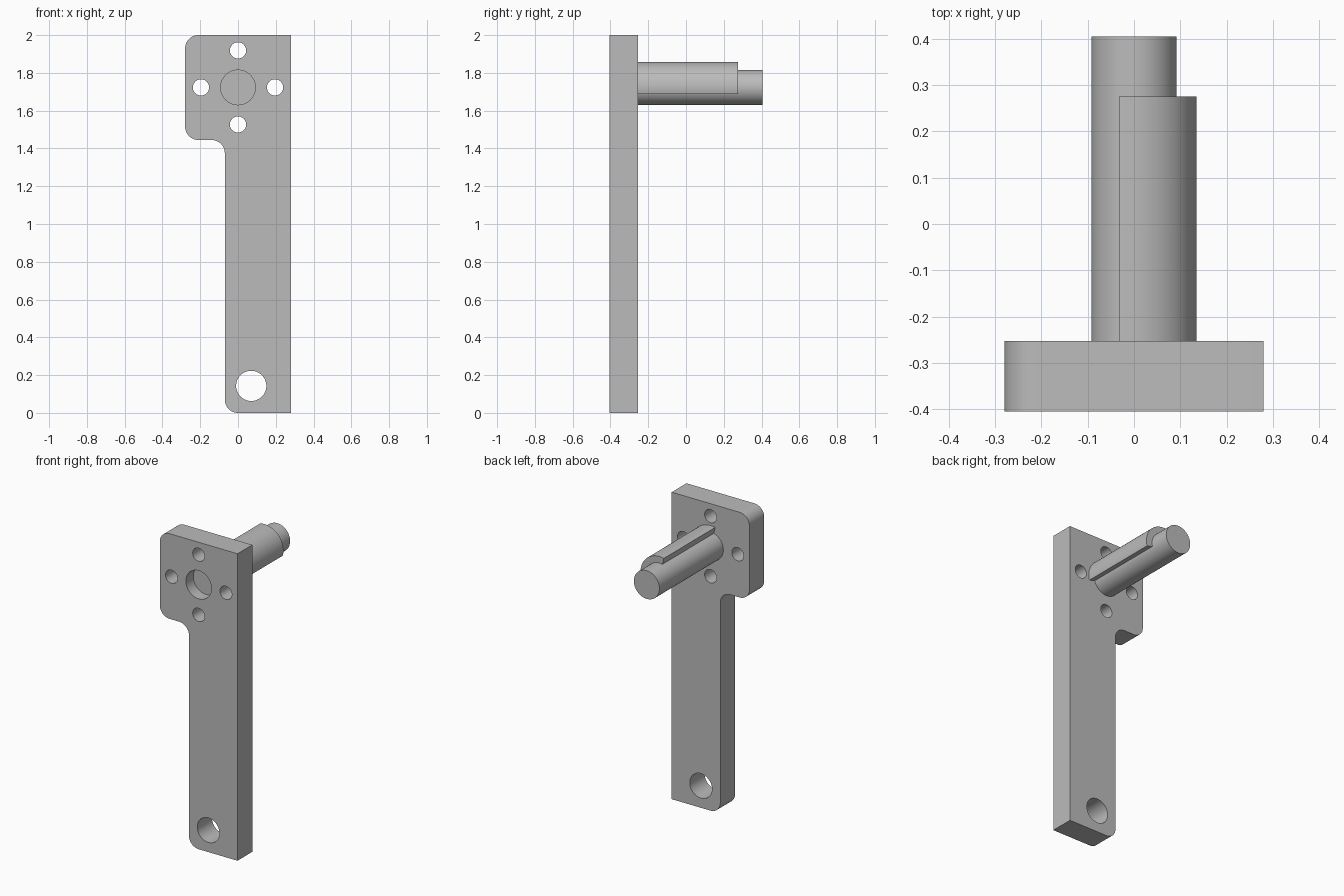
import bpy, bmesh
from math import sin, cos, radians
from mathutils import Matrix

if "Cube" in bpy.data.objects:
    bpy.data.objects.remove(bpy.data.objects["Cube"])

grey = bpy.data.materials.new("plain grey")
grey.use_nodes = True
colour = (0.5, 0.5, 0.5, 1)
grey.diffuse_color = colour
grey.node_tree.nodes["Principled BSDF"].inputs["Base Color"].default_value = colour

FRONT, BACK = -0.405, -0.253
AXIS_Z = 1.723
SHAFT_R, SLEEVE_R = 0.092, 0.135
CORNER = 0.07


def arc(cx, cz, r, start, end, steps):
    angles = [radians(start + (end - start) * i / steps) for i in range(steps + 1)]
    return [(cx + r * cos(a), cz + r * sin(a)) for a in angles]


def circle(cx, cz, r, sides=64):
    return arc(cx, cz, r, 0, 360, sides)[:-1]


def extrude_profile(name, loops, y0, y1):
    """Fill closed x-z loops (outline first, then holes) and extrude along y."""
    curve = bpy.data.curves.new(name, 'CURVE')
    curve.dimensions = '2D'
    curve.fill_mode = 'BOTH'
    curve.extrude = (y1 - y0) / 2
    for loop in loops:
        spline = curve.splines.new('POLY')
        spline.points.add(len(loop) - 1)
        for point, (x, z) in zip(spline.points, loop):
            point.co = (x, z, 0, 1)
        spline.use_cyclic_u = True
    source = bpy.data.objects.new(name + "_profile", curve)
    bpy.context.collection.objects.link(source)
    depsgraph = bpy.context.evaluated_depsgraph_get()
    mesh = bpy.data.meshes.new_from_object(source.evaluated_get(depsgraph))
    bpy.data.objects.remove(source)

    # Stand the profile upright and weld the caps to the walls
    bm = bmesh.new()
    bm.from_mesh(mesh)
    bmesh.ops.transform(bm, verts=bm.verts, matrix=Matrix.Translation((0, (y0 + y1) / 2, 0))
                        @ Matrix.Rotation(radians(90), 4, 'X'))
    bmesh.ops.remove_doubles(bm, verts=bm.verts, dist=1e-5)
    bmesh.ops.recalc_face_normals(bm, faces=bm.faces)
    bm.to_mesh(mesh)
    bm.free()
    mesh.materials.clear()
    mesh.materials.append(grey)

    obj = bpy.data.objects.new(name, mesh)
    bpy.context.collection.objects.link(obj)
    bpy.ops.object.select_all(action='DESELECT')
    obj.select_set(True)
    bpy.context.view_layer.objects.active = obj
    bpy.ops.object.shade_smooth_by_angle(angle=radians(30))
    return obj


# Arm plate: wide head, narrow stem, rounded on the right side only
side, stem, step = 0.28, -0.07, 1.445
outline = [(side, 0), (side, 2)]
outline += arc(-side + CORNER, 2 - CORNER, CORNER, 90, 180, 12)
outline += arc(-side + CORNER, step + CORNER, CORNER, 180, 270, 12)
outline += arc(stem - CORNER, step - CORNER, CORNER, 90, 0, 12)
outline += arc(stem + CORNER, CORNER, CORNER, 180, 270, 12)

# Four bolt holes round the shaft bore, and the pivot hole at the foot
bolt_holes = [circle(x, z, 0.043, 40) for x, z in arc(0, AXIS_Z, 0.196, 0, 270, 3)]
bore = circle(0, AXIS_Z, SHAFT_R)
pivot_hole = circle(0.07, 0.143, 0.08)
extrude_profile("arm_plate", [outline, bore, pivot_hole] + bolt_holes, FRONT, BACK)

# Shaft, its front end sunk halfway into the bore
extrude_profile("shaft", [circle(0, AXIS_Z, SHAFT_R)], (FRONT + BACK) / 2, 0.405)

# Part sleeve wrapped round a third of the shaft
sleeve = arc(0, AXIS_Z, SLEEVE_R, -15, 104, 32) + arc(0, AXIS_Z, SHAFT_R, 104, -15, 32)
extrude_profile("shaft_sleeve", [sleeve], BACK, 0.275)
